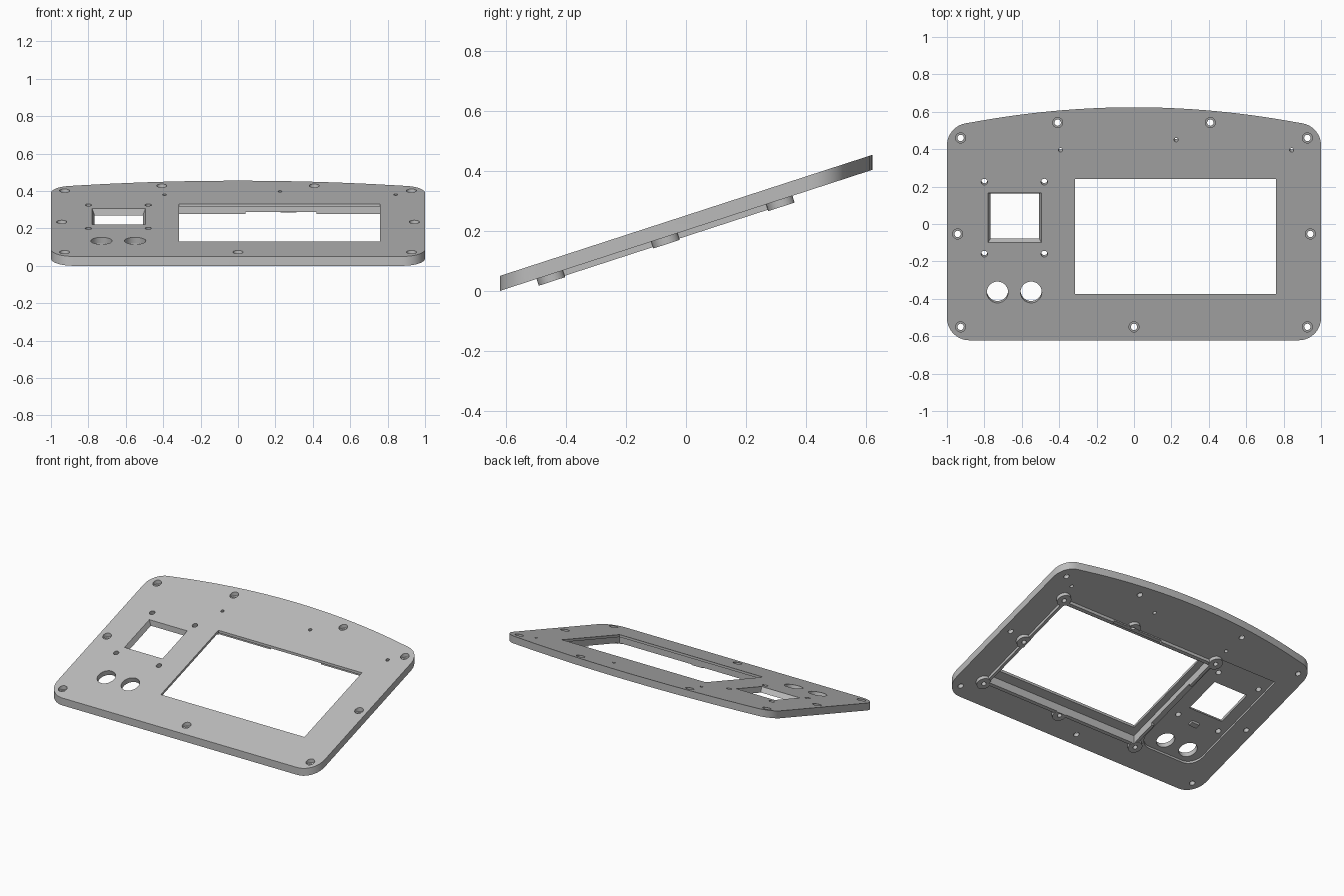
import bpy, bmesh, math
from mathutils import Matrix

cube = bpy.data.objects.get("Cube")
if cube:
    bpy.data.objects.remove(cube, do_unlink=True)

SLOPE = 0.325      # tilt of the panel
LEAN = -0.294      # drift of features square to the tilted face
THICK = 0.05
FRONT = -0.622

grey = bpy.data.materials.new("plain grey")
grey.use_nodes = True
grey.diffuse_color = (0.5, 0.5, 0.5, 1)
grey.node_tree.nodes["Principled BSDF"].inputs["Base Color"].default_value = (0.5, 0.5, 0.5, 1)


def arc(cx, cy, r, a0, a1, n=10):
    return [(cx + r * math.cos(math.radians(a0 + (a1 - a0) * i / n)),
             cy + r * math.sin(math.radians(a0 + (a1 - a0) * i / n))) for i in range(n + 1)]


def circle(x, y, r, n=32):
    return arc(x, y, r, 0, 360, n)[:-1]


def rect(x0, x1, y0, y1, front_radius=0):
    r = front_radius
    if not r:
        return [(x0, y0), (x1, y0), (x1, y1), (x0, y1)]
    return arc(x0 + r, y0 + r, r, 180, 270) + arc(x1 - r, y0 + r, r, 270, 360) + [(x1, y1), (x0, y1)]


def prism(name, points, low, high, lean=0.0, taper=0.0, fillet=0.0):
    """Extrude an outline; it may lean, shrink downward, or have a rounded top."""
    n = len(points)
    cx = sum(p[0] for p in points) / n
    cy = sum(p[1] for p in points) / n
    bm = bmesh.new()
    rings = []
    for h in (low, high):
        inset = taper * (THICK - h)
        ring = []
        for x, y in points:
            x -= math.copysign(inset, x - cx)
            y -= math.copysign(inset, y - cy)
            ring.append(bm.verts.new((x, y + lean * (h - THICK), h)))
        rings.append(ring)
    bm.faces.new(rings[0][::-1])
    top = bm.faces.new(rings[1])
    for i in range(n):
        j = (i + 1) % n
        bm.faces.new((rings[0][i], rings[0][j], rings[1][j], rings[1][i]))
    if fillet:
        bmesh.ops.bevel(bm, geom=list(top.edges), offset=fillet, segments=4,
                        profile=0.5, affect='EDGES')
    mesh = bpy.data.meshes.new(name)
    bm.to_mesh(mesh)
    bm.free()
    mesh.materials.append(grey)
    obj = bpy.data.objects.new(name, mesh)
    bpy.context.scene.collection.objects.link(obj)
    return obj


def combine(operation, *args, **kw):
    """Add to or cut from the panel with one prism, then drop the tool."""
    tool = prism("tool", *args, **kw)
    tool.hide_render = True
    mod = panel.modifiers.new("shape", 'BOOLEAN')
    mod.operation = operation
    mod.solver = 'EXACT'
    mod.object = tool
    bpy.ops.object.modifier_apply(modifier=mod.name)
    bpy.data.objects.remove(tool, do_unlink=True)


# Panel outline: rounded corners and a gently bowed back edge
outline = arc(-0.88, FRONT + 0.12, 0.12, 180, 270) + arc(0.88, FRONT + 0.12, 0.12, 270, 360)
outline += arc(0.88, 0.42, 0.12, 0, 78)
for i in range(1, 24):
    x = 0.905 * (1 - i / 12)
    outline.append((x, 0.624 - 0.107 * x * x))
outline += arc(-0.88, 0.42, 0.12, 102, 180)
panel = prism("panel", outline, 0, THICK, fillet=0.018)
bpy.context.view_layer.objects.active = panel
panel.select_set(True)

# Underside: screen rim, control pocket, mounting bosses
combine('UNION', rect(-0.38, 0.82, -0.45, 0.31), -0.02, 0.02)
combine('DIFFERENCE', rect(-0.845, -0.40, -0.44, 0.34, 0.09), -0.1, 0.014)
bosses = [(0.826, -0.45), (0.826, -0.067), (0.826, 0.317),
          (0.22, -0.45), (0.27, 0.317), (-0.386, -0.45), (-0.386, 0.317)]
for x, y in bosses:
    combine('UNION', circle(x, y - 0.02, 0.044), -0.025, 0.03, lean=LEAN)

# Screen recess, window and rim notches
combine('DIFFERENCE', rect(-0.36, 0.80, -0.43, 0.29), -0.1, 0.033)
combine('DIFFERENCE', rect(-0.315, 0.76, -0.375, 0.24), -0.1, 0.1)
combine('DIFFERENCE', rect(0.04, 0.42, 0.27, 0.33), -0.1, -0.008)
combine('DIFFERENCE', rect(-0.39, -0.34, -0.26, 0.10), -0.1, -0.004)
for x, y in bosses:
    combine('DIFFERENCE', circle(x, y - 0.02, 0.014, 16), -0.1, 0.012, lean=LEAN)

# Small bevelled window and two round control openings
combine('DIFFERENCE', rect(-0.80, -0.475, -0.12, 0.186), -0.02, 0.07, lean=LEAN, taper=0.65)
for x in (-0.73, -0.55):
    combine('DIFFERENCE', circle(x, -0.365, 0.057, 40), -0.1, 0.1, lean=LEAN)

# Counterbored edge screws
screws = [(0, -0.55)] + [(s * x, y) for s in (-1, 1)
                         for x, y in ((0.927, 0.46), (0.943, -0.053), (0.927, -0.55), (0.408, 0.542))]
for x, y in screws:
    combine('DIFFERENCE', circle(x, y, 0.027, 24), 0.025, 0.1)
    combine('DIFFERENCE', circle(x, y, 0.017, 24), -0.1, 0.1)

# Fixing holes around the small window and along the back
for x in (-0.80, -0.48):
    for y in (-0.16, 0.225):
        combine('DIFFERENCE', circle(x, y, 0.017, 20), -0.1, 0.1, lean=LEAN)
for x, y in ((-0.393, 0.395), (0.225, 0.45), (0.843, 0.395)):
    combine('DIFFERENCE', circle(x, y, 0.011, 16), -0.1, 0.1, lean=LEAN)

# Small locating block under the small window
block = prism("locating_block", rect(-0.65, -0.59, -0.18, -0.15), 0.0, 0.02)

# Tilt everything while keeping the outer walls upright
shear = Matrix.Identity(4)
shear[2][1] = SLOPE
shear[2][3] = -SLOPE * FRONT
for obj in (panel, block):
    obj.data.transform(shear)
    obj.data.update()
bpy.ops.object.shade_smooth_by_angle(angle=math.radians(25))
